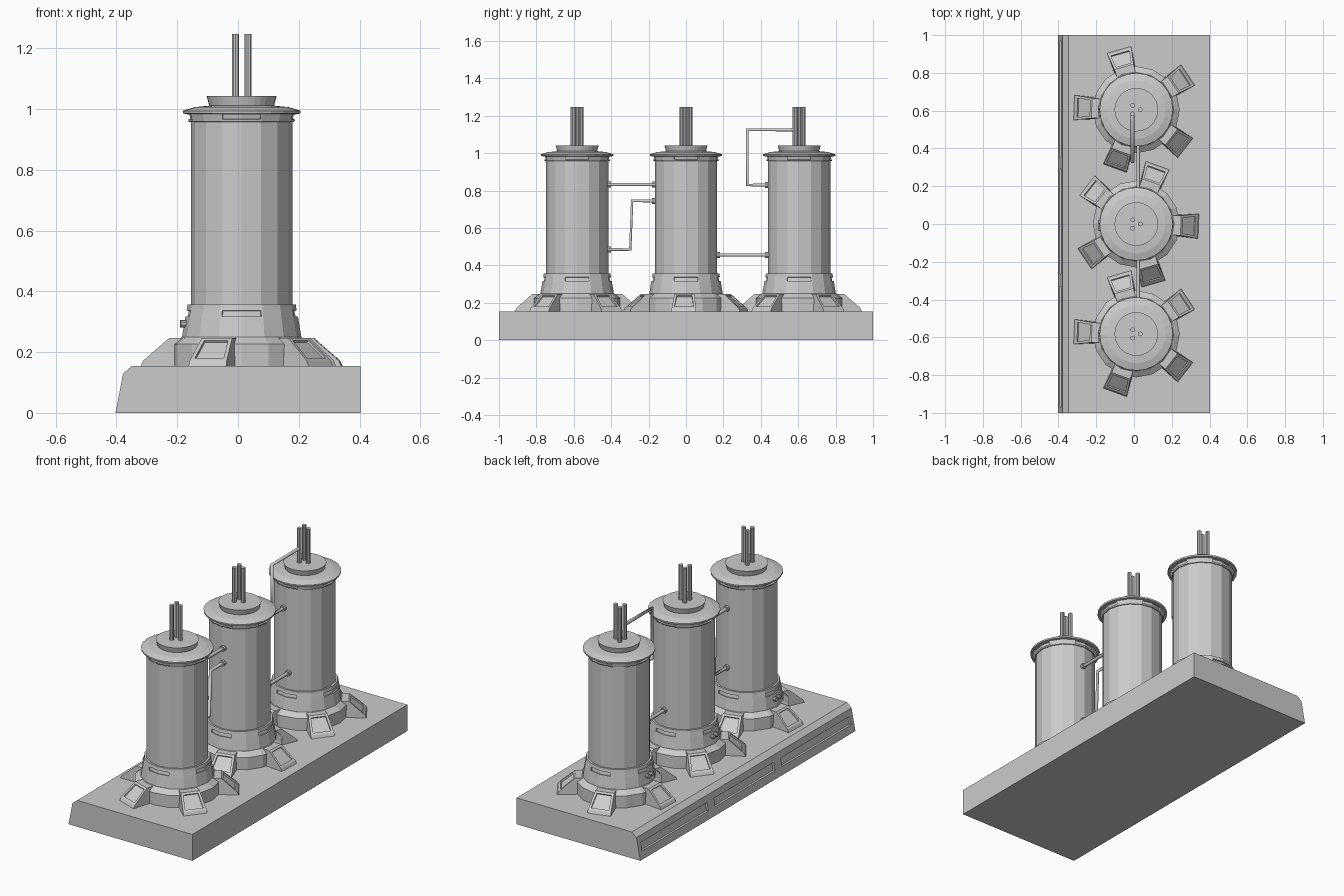
import bpy, bmesh, math
from mathutils import Matrix, Vector

if "Cube" in bpy.data.objects:
    bpy.data.objects.remove(bpy.data.objects["Cube"])

CX = 0.012
N = 16


def finish(bm, name, loc=(0, 0, 0), rot=0.0):
    bmesh.ops.recalc_face_normals(bm, faces=bm.faces)
    me = bpy.data.meshes.new(name)
    bm.to_mesh(me)
    bm.free()
    ob = bpy.data.objects.new(name, me)
    ob.location = loc
    ob.rotation_euler[2] = rot
    bpy.context.collection.objects.link(ob)
    return ob


def lathe(name, profile, loc, sides=N, slot_band=None, slot_inset=0.006):
    """Closed solid of revolution; slot_band picks a ring of faces to recess in pairs."""
    bm = bmesh.new()
    rings = [[bm.verts.new((r * math.cos(2 * math.pi * i / sides),
                            r * math.sin(2 * math.pi * i / sides), z))
              for i in range(sides)] for r, z in profile]
    slots = []
    for k, (a, b) in enumerate(zip(rings, rings[1:])):
        for i in range(sides):
            j = (i + 1) % sides
            f = bm.faces.new((a[i], a[j], b[j], b[i]))
            if k == slot_band and i % 4 in (0, 3):
                slots.append(f)
    bm.faces.new(rings[0][::-1])
    bm.faces.new(rings[-1])
    if slots:
        bm.normal_update()
        bmesh.ops.inset_region(bm, faces=slots, thickness=slot_inset, use_even_offset=True)
        bmesh.ops.inset_region(bm, faces=slots, thickness=0.0005, depth=-0.008)
    return finish(bm, name, loc)


def prism(bm, a, b):
    """Solid between two matching loops of points; returns its side faces."""
    va, vb = [bm.verts.new(p) for p in a], [bm.verts.new(p) for p in b]
    n = len(a)
    sides = [bm.faces.new((va[i], va[(i + 1) % n], vb[(i + 1) % n], vb[i])) for i in range(n)]
    bm.faces.new(va[::-1])
    bm.faces.new(vb)
    return sides


def foot(name, loc, ang):
    bm = bmesh.new()
    prof = [(0.15, 0.15, 0.052), (0.332, 0.15, 0.066), (0.322, 0.172, 0.065),
            (0.236, 0.247, 0.053), (0.15, 0.247, 0.048)]
    sides = prism(bm, [(r, -w, z) for r, z, w in prof], [(r, w, z) for r, z, w in prof])
    bmesh.ops.recalc_face_normals(bm, faces=bm.faces)
    bmesh.ops.inset_region(bm, faces=[sides[2]], thickness=0.013, use_even_offset=True)
    bmesh.ops.inset_region(bm, faces=[sides[2]], thickness=0.001, depth=-0.008)
    return finish(bm, name, loc, ang)


def rod(name, a, b, r, sides=10):
    a, b = Vector(a), Vector(b)
    d = b - a
    bm = bmesh.new()
    m = Matrix.Translation((a + b) / 2) @ d.to_track_quat('Z', 'Y').to_matrix().to_4x4()
    bmesh.ops.create_cone(bm, cap_ends=True, segments=sides, radius1=r, radius2=r,
                          depth=d.length, matrix=m)
    return finish(bm, name)


def pipe(name, pts, r=0.010):
    cu = bpy.data.curves.new(name, 'CURVE')
    cu.dimensions = '3D'
    cu.bevel_depth = r
    cu.bevel_resolution = 1
    cu.use_fill_caps = True
    sp = cu.splines.new('POLY')
    sp.points.add(len(pts) - 1)
    for p, co in zip(sp.points, pts):
        p.co = (*co, 1)
    ob = bpy.data.objects.new(name, cu)
    bpy.context.collection.objects.link(ob)
    bpy.ops.object.select_all(action='DESELECT')
    ob.select_set(True)
    bpy.context.view_layer.objects.active = ob
    bpy.ops.object.convert(target='MESH')


# Base slab with chamfered, sloped left side
section = [(-0.403, 0), (0.403, 0), (0.403, 0.155), (-0.348, 0.155), (-0.378, 0.130)]
bm = bmesh.new()
prism(bm, [(x, -1, z) for x, z in section], [(x, 1, z) for x, z in section])
base = finish(bm, "base_slab")

# Three long grooves cut in the sloped side
bm = bmesh.new()
for y0, y1 in ((-0.97, -0.33), (-0.265, 0.29), (0.355, 0.97)):
    groove = [(-0.45, 0.045), (-0.382, 0.045), (-0.372, 0.092), (-0.45, 0.092)]
    prism(bm, [(x, y0, z) for x, z in groove], [(x, y1, z) for x, z in groove])
cutter = finish(bm, "groove_cutter")
cutter.hide_render = True
mod = base.modifiers.new("grooves", 'BOOLEAN')
mod.operation = 'DIFFERENCE'
mod.object = cutter
mod.solver = 'EXACT'
bpy.context.view_layer.objects.active = base
bpy.ops.object.modifier_apply(modifier=mod.name)
bpy.data.objects.remove(cutter)

# Tanks
TANKS = [(-0.582, 178), (0.0, -2), (0.605, 178)]
for t, (cy, start) in enumerate(TANKS, 1):
    p = f"tank{t}_"
    c = (CX, cy, 0)
    lathe(p + "foot_ring", [(0.23, 0.15), (0.23, 0.226), (0.198, 0.249)], c)
    lathe(p + "skirt", [(0.197, 0.245), (0.186, 0.312), (0.180, 0.343), (0.178, 0.357),
                        (0.165, 0.357)], c, slot_band=1)
    lathe(p + "body", [(0.167, 0.35), (0.167, 0.965)], c)
    lathe(p + "collar", [(0.172, 0.957), (0.175, 0.960), (0.181, 0.986)], c,
          slot_band=1, slot_inset=0.005)
    lathe(p + "rim", [(0.181, 0.983), (0.193, 0.985), (0.194, 0.994), (0.155, 1.006),
                      (0.105, 1.011)], c, sides=24)
    lathe(p + "lid", [(0.103, 1.004), (0.107, 1.012), (0.115, 1.042)], c, sides=32)
    # five splayed feet
    for k in range(5):
        foot(f"{p}foot_{k + 1}", c, math.radians(start + 72 * k))
    # three vent rods on the lid
    for k, (dx, dy) in enumerate(((-0.020, 0.022), (-0.020, -0.022), (0.021, 0))):
        rod(f"{p}vent_{k + 1}", (CX + dx, cy + dy, 1.03), (CX + dx, cy + dy, 1.246), 0.0125)
    # two small valve knobs on the left of the skirt
    for k, a in enumerate((177, 187)):
        u = Vector((math.cos(math.radians(a)), math.sin(math.radians(a)), 0))
        o = Vector((CX, cy, 0.293))
        rod(f"{p}knob_{k + 1}", o + u * 0.17, o + u * 0.203, 0.012)

# Connecting pipes, as (y, z) paths
X = 0.022
y1, y2, y3 = (t[0] for t in TANKS)
R = 0.160
PATHS = [
    ("upper_link", X, [(y1 + R, 0.832), (y2 - R, 0.832)]),
    ("stepped_link", X, [(y1 + R, 0.485), (-0.298, 0.485), (-0.288, 0.745), (y2 - R, 0.745)]),
    ("lower_link", X, [(y2 + R, 0.456), (y3 - R, 0.456)]),
    ("overhead_pipe", -0.008, [(y3 - R, 0.83), (0.328, 0.83), (0.328, 1.125), (y3 - 0.022, 1.125)]),
]
for name, x, yz in PATHS:
    pipe(name, [(x, y, z) for y, z in yz])
    # flanges where a pipe meets a tank wall
    for end, (y, z) in enumerate((yz[0], yz[-1])):
        if z > 1:
            continue
        cy = min((y1, y2, y3), key=lambda v: abs(v - y))
        s = 1 if y > cy else -1
        rod(f"{name}_flange_{end + 1}", (x, y, z), (x, y + s * 0.022, z), 0.016)
